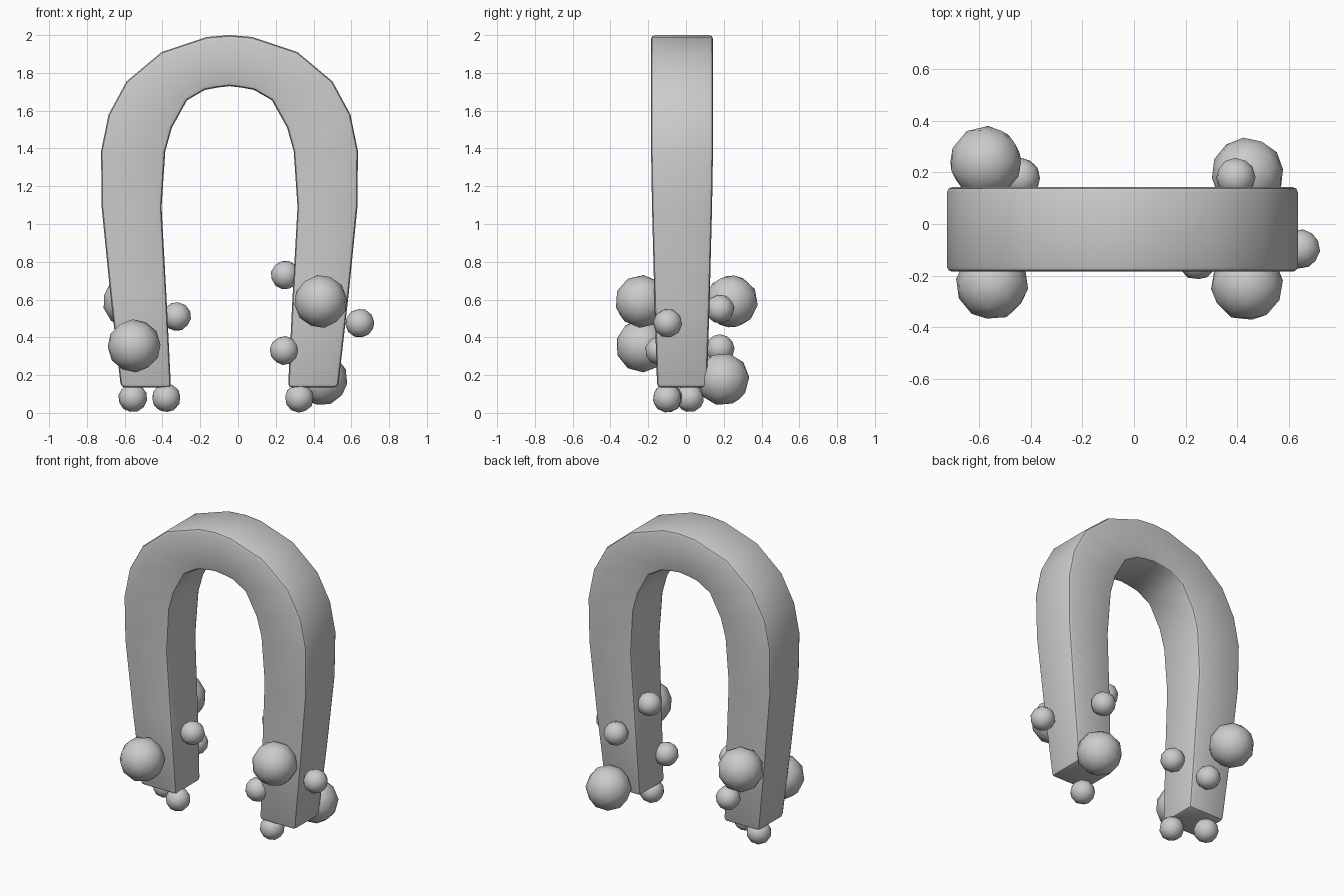
import bpy, bmesh, random
from mathutils import Euler

if "Cube" in bpy.data.objects:
    bpy.data.objects.remove(bpy.data.objects["Cube"])

random.seed(4)
CX, CY = -0.045, -0.021

# Half profile of the horseshoe: outer (dx, z), inner (dx, z), half depth
HALF = [
    ((0.575, 0.135), (0.310, 0.135), 0.132),
    ((0.630, 0.62), (0.334, 0.62), 0.147),
    ((0.677, 1.09), (0.360, 1.09), 0.159),
    ((0.680, 1.385), (0.340, 1.385), 0.164),
    ((0.640, 1.58), (0.305, 1.51), 0.164),
    ((0.545, 1.755), (0.225, 1.655), 0.164),
    ((0.360, 1.91), (0.130, 1.71), 0.164),
    ((0.120, 1.99), (0.065, 1.722), 0.164),
    ((0.000, 2.0), (0.000, 1.73), 0.164),
]


def finish(name, bm, angle):
    bmesh.ops.recalc_face_normals(bm, faces=bm.faces)
    me = bpy.data.meshes.new(name)
    bm.to_mesh(me)
    bm.free()
    ob = bpy.data.objects.new(name, me)
    bpy.context.collection.objects.link(ob)
    bpy.ops.object.select_all(action='DESELECT')
    bpy.context.view_layer.objects.active = ob
    ob.select_set(True)
    bpy.ops.object.shade_smooth_by_angle(angle=angle)
    return ob


# Horseshoe body: one rectangular section swept from left foot to right foot
bm = bmesh.new()
path = [(-1, s) for s in HALF] + [(1, s) for s in HALF[-2::-1]]
rings = []
for side, (o, i, d) in path:
    rings.append([bm.verts.new((CX + side * p[0], CY + y, p[1]))
                  for p, y in ((o, -d), (i, -d), (i, d), (o, d))])
for a, b in zip(rings, rings[1:]):
    for k in range(4):
        n = (k + 1) % 4
        bm.faces.new((a[k], a[n], b[n], b[k]))
bm.faces.new(rings[0])
bm.faces.new(rings[-1])
# Soft rounding along the long edges and around the feet
bmesh.ops.recalc_face_normals(bm, faces=bm.faces)
sharp = [e for e in bm.edges if e.calc_face_angle(0) > 0.8]
bmesh.ops.bevel(bm, geom=sharp, offset=0.02, segments=2, profile=0.5,
                affect='EDGES', clamp_overlap=True)
finish("horseshoe_magnet", bm, 0.7)


# Low-poly balls clinging to the legs
def ball(name, loc, r):
    bm = bmesh.new()
    bmesh.ops.create_icosphere(bm, subdivisions=2, radius=r)
    ob = finish(name, bm, 0.8)
    ob.location = loc
    ob.rotation_euler = Euler([random.uniform(0, 6.28) for _ in range(3)])


LARGE = [(-0.55, -0.232, 0.355), (0.438, -0.235, 0.59),
         (-0.575, 0.24, 0.59), (0.44, 0.195, 0.178)]
SMALL = [(-0.325, -0.02, 0.51), (0.25, 0.03, 0.73), (0.245, -0.14, 0.33),
         (0.645, -0.097, 0.475), (-0.557, 0.02, 0.08), (-0.38, -0.095, 0.08),
         (0.325, -0.1, 0.078), (-0.44, 0.18, 0.34), (0.395, 0.18, 0.55)]
for n, p in enumerate(LARGE):
    ball(f"large_ball_{n + 1}", p, 0.141)
for n, p in enumerate(SMALL):
    ball(f"small_ball_{n + 1}", p, 0.077)
